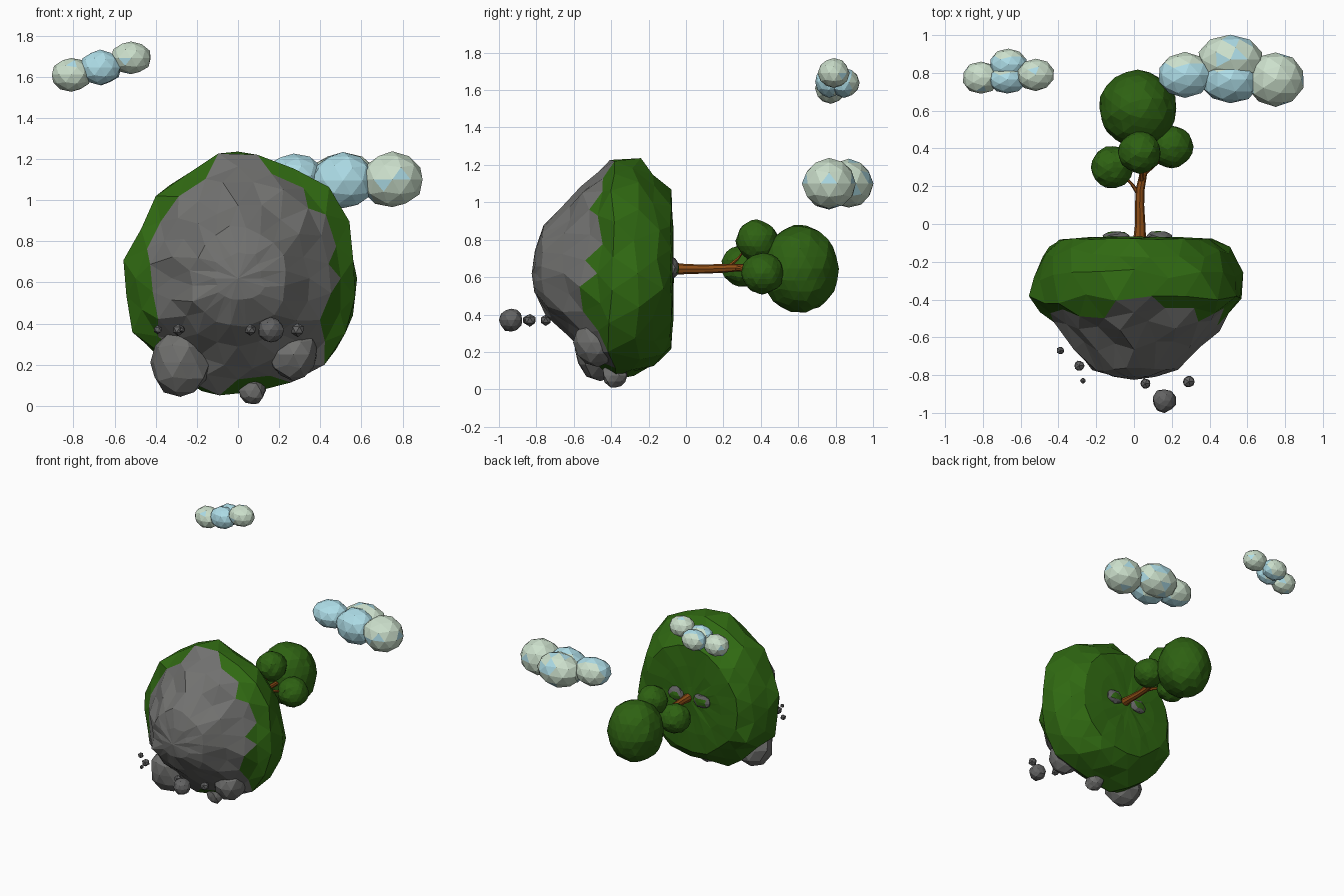
import bpy, bmesh, math, random
from mathutils import Vector

if "Cube" in bpy.data.objects:
    bpy.data.objects.remove(bpy.data.objects["Cube"])

random.seed(7)


def mat(name, col):
    m = bpy.data.materials.new(name)
    m.diffuse_color = (*col, 1)
    m.use_nodes = True
    m.node_tree.nodes["Principled BSDF"].inputs["Base Color"].default_value = m.diffuse_color
    return m


GRASS = mat("grass green", (0.030, 0.145, 0.006))
LEAF = mat("leaf green", (0.027, 0.120, 0.006))
ROCK = mat("rock grey", (0.165, 0.165, 0.160))
STONE = mat("stone grey", (0.125, 0.125, 0.125))
BARK = mat("bark brown", (0.270, 0.075, 0.008))
PALE = mat("cloud pale", (0.60, 0.74, 0.60))
BLUE = mat("cloud blue", (0.42, 0.72, 0.80))


def finish(name, bm, mats, rule=None):
    """Turn a bmesh into a flat shaded object, colouring faces by a rule."""
    bmesh.ops.recalc_face_normals(bm, faces=bm.faces)
    bm.normal_update()
    for f in bm.faces:
        f.smooth = False
        if rule:
            f.material_index = rule(f.calc_center_median(), f.normal)
    me = bpy.data.meshes.new(name)
    bm.to_mesh(me)
    bm.free()
    for m in mats:
        me.materials.append(m)
    ob = bpy.data.objects.new(name, me)
    bpy.context.collection.objects.link(ob)
    return ob


def blob(name, c, r, mats, sub=2, jit=0.05, rule=None):
    """Faceted lump: a jittered, stretched icosphere."""
    bm = bmesh.new()
    bmesh.ops.create_icosphere(bm, subdivisions=sub, radius=1)
    for v in bm.verts:
        k = 1 + random.uniform(-jit, jit)
        v.co = Vector(c) + Vector(v.co[i] * r[i] * k for i in range(3))
    return finish(name, bm, mats, rule)


def tube(name, pts, sides, m):
    """Tapered tube along (x, y, z, radius) points running along y."""
    bm = bmesh.new()
    rings = []
    for x, y, z, r in pts:
        rings.append([bm.verts.new((x + r * math.cos(2 * math.pi * i / sides), y,
                                    z + r * math.sin(2 * math.pi * i / sides)))
                      for i in range(sides)])
    for a, b in zip(rings, rings[1:]):
        for i in range(sides):
            j = (i + 1) % sides
            bm.faces.new((a[i], a[j], b[j], b[i]))
    bm.faces.new(rings[0])
    bm.faces.new(rings[-1])
    return finish(name, bm, [m])


# Island: outline radii around the y axis, swept through a depth profile
CZ = 0.62
outline = [.58, .59, .62, .61, .62, .57, .56, .54, .56, .57, .53, .58, .55, .57, .585, .60]
profile = [(-.068, .2), (-.07, .45), (-.08, .72), (-.15, .88), (-.27, .98), (-.40, 1.0),
           (-.47, .88), (-.54, .77), (-.65, .60), (-.75, .42), (-.805, .22)]
N = 20


def radius(a):
    t = (a / (2 * math.pi) * 16) % 16
    i = int(t)
    return outline[i] + (outline[(i + 1) % 16] - outline[i]) * (t - i)


bm = bmesh.new()
rings = []
for k, (y, s) in enumerate(profile):
    ring = []
    for i in range(N):
        a = 2 * math.pi * (i + 0.5 * (k % 2)) / N
        n = random.uniform(-.02, .015) if k > 2 else random.uniform(-.01, .01)
        r = radius(a) * s + n
        dy = random.uniform(-.03, .03) if 2 < k < 10 else random.uniform(-.006, .004)
        ring.append(bm.verts.new((r * math.cos(a), y + dy, CZ + r * math.sin(a))))
    rings.append(ring)
for k, (a, b) in enumerate(zip(rings, rings[1:])):
    for i in range(N):
        j = (i + 1) % N
        if k % 2:
            bm.faces.new((a[i], a[j], b[j]))
            bm.faces.new((a[i], b[j], b[i]))
        else:
            bm.faces.new((a[i], a[j], b[i]))
            bm.faces.new((a[j], b[j], b[i]))
for ring, y in ((rings[0], -.065), (rings[-1], -.825)):
    tip = bm.verts.new((0, y, CZ))
    for i in range(N):
        bm.faces.new((ring[i], ring[(i + 1) % N], tip))


def island_rule(c, n):
    a = math.atan2(c.z - CZ, c.x)
    return int(c.y < -.51 + .09 * math.sin(a) ** 2 + .03 * math.sin(5 * a))


finish("island", bm, [GRASS, ROCK], island_rule)

# Rock lumps on the lower front of the island
for i, (c, r) in enumerate([((-.28, -.46, .21), (.145, .14, .16)),
                            ((.27, -.47, .25), (.125, .13, .125)),
                            ((.07, -.38, .075), (.065, .07, .07))]):
    blob(f"rock_lump_{i}", c, r, [ROCK], jit=.09)

# Floating stones
for x, y, r in [(-.39, -.67, .022), (-.29, -.75, .03), (-.27, -.83, .016),
                (.06, -.845, .03), (.16, -.935, .063), (.29, -.835, .034)]:
    blob("floating_stone", (x, y, .37), (r, r, r), [STONE], 1 if r < .05 else 2, .06)

# Half buried stones beside the trunk, with grass on top
for x, z, r in [(-.09, .65, .075), (.13, .65, .07)]:
    blob("ground_stone", (x, -.07, z), (r, .034, .055), [STONE, GRASS], 2, .08,
         lambda c, n: int(n.y > .9))

# Tree trunk and branches
tube("trunk", [(.03, -.08, .645, .034), (.033, 0, .643, .027), (.03, .1, .643, .024),
               (.032, .18, .646, .024), (.05, .27, .65, .02), (.05, .45, .65, .016)], 8, BARK)
tube("left_branch", [(.03, .15, .645, .014), (-.01, .21, .65, .011),
                     (-.07, .27, .655, .009)], 6, BARK)
tube("right_branch", [(.05, .26, .65, .014), (.12, .32, .64, .011),
                      (.18, .38, .62, .009)], 6, BARK)
tube("upper_branch", [(.04, .22, .65, .014), (.04, .28, .70, .011),
                      (.03, .33, .77, .009)], 6, BARK)

# Foliage balls
blob("foliage_main", (.02, .61, .645), (.205, .205, .235), [LEAF], 3, .03)
for c in [(-.115, .30, .66), (.03, .38, .795), (.20, .41, .62)]:
    blob("foliage_small", c, (.112, .112, .11), [LEAF], 3, .04)


# Clouds: overlapping lumps, each mostly pale or mostly blue
def pale_rule(c, n):
    return int(random.random() < .08)


def blue_rule(c, n):
    return int(n.y < .45)


for c, r, blue in [((.75, .765, 1.10), (.155, .145, .135), 0),
                   ((.51, .87, 1.10), (.175, .13, .13), 0),
                   ((.51, .765, 1.095), (.16, .125, .135), 1),
                   ((.27, .79, 1.12), (.145, .12, .105), 1)]:
    blob("large_cloud", c, r, [PALE, BLUE], 2, .03, blue_rule if blue else pale_rule)
for c, r, blue in [((-.81, .775, 1.61), (.10, .085, .082), 0),
                   ((-.665, .845, 1.64), (.10, .085, .08), 1),
                   ((-.67, .765, 1.645), (.10, .075, .085), 1),
                   ((-.52, .79, 1.69), (.10, .085, .08), 0)]:
    blob("small_cloud", c, r, [PALE, BLUE], 2, .03, blue_rule if blue else pale_rule)
